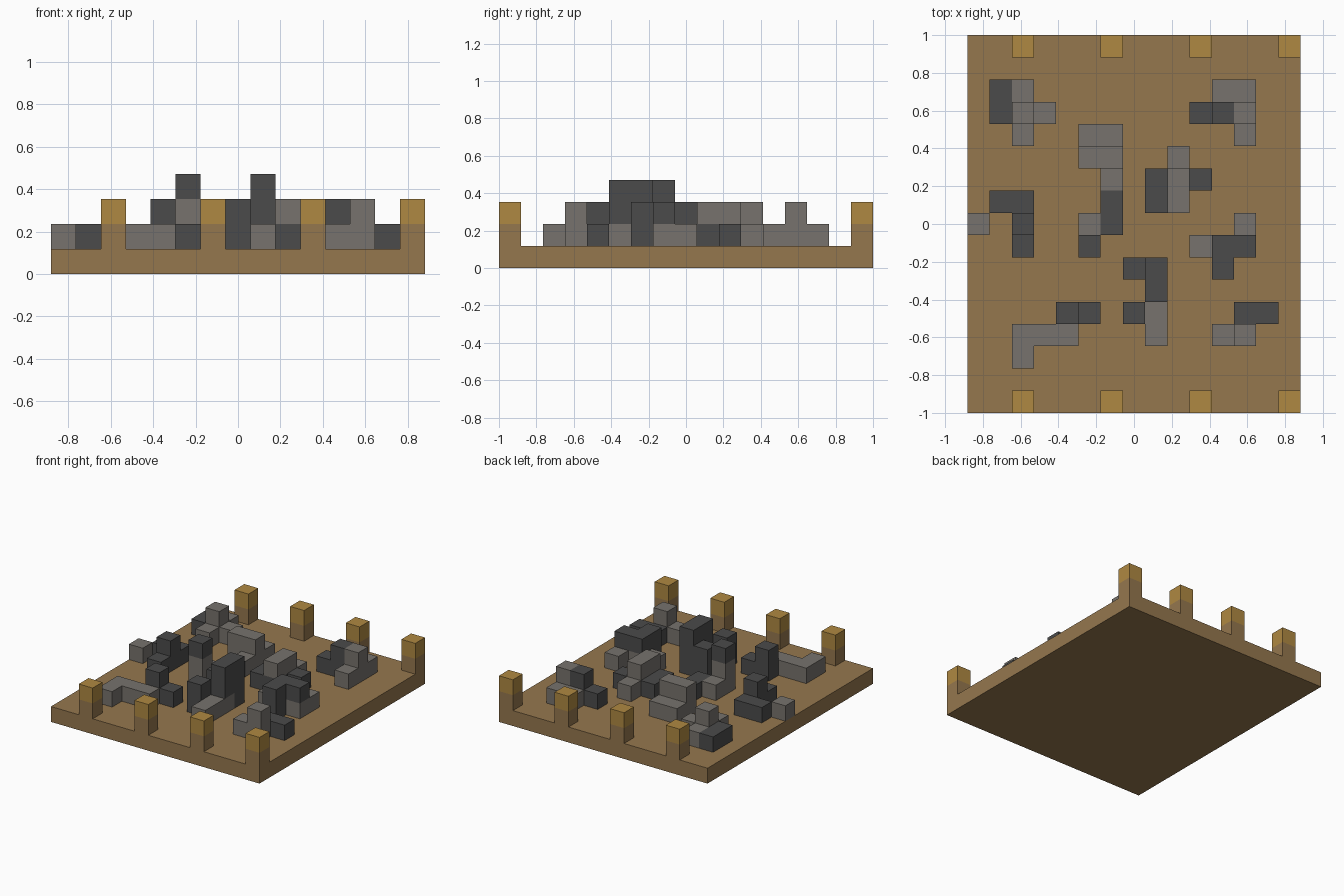
import bpy, bmesh
from mathutils import Vector

if "Cube" in bpy.data.objects:
    bpy.data.objects.remove(bpy.data.objects["Cube"])

COLS, ROWS = 15, 17
U = 2 / ROWS  # edge length of one block


def make_material(name, rgb):
    mat = bpy.data.materials.new(name)
    mat.use_nodes = True
    mat.diffuse_color = (*rgb, 1)
    bsdf = mat.node_tree.nodes["Principled BSDF"]
    bsdf.inputs["Base Color"].default_value = (*rgb, 1)
    bsdf.inputs["Roughness"].default_value = 0.9
    return mat


MATS = [
    make_material("earth_brown", (0.30, 0.185, 0.076)),
    make_material("golden_wood", (0.43, 0.25, 0.054)),
    make_material("light_stone", (0.184, 0.171, 0.153)),
    make_material("dark_stone", (0.07, 0.07, 0.07)),
]
BROWN, GOLD, LIGHT, DARK = range(4)

# Each letter is a column of blocks, listed from the ground up
STACKS = {
    "g": [LIGHT],
    "d": [DARK],
    "G": [LIGHT, LIGHT],
    "D": [DARK, DARK],
    "h": [LIGHT, DARK],
    "i": [DARK, LIGHT],
    "T": [LIGHT, LIGHT, DARK],
    "W": [LIGHT, DARK, DARK],
    "V": [DARK, DARK, DARK],
    "p": [BROWN, GOLD],
}


def build_blocks(name, cells):
    """Outer skin of a set of grid blocks {(i, j, k): material index}."""
    bm = bmesh.new()
    for cell, mat in cells.items():
        centre = Vector(cell) + Vector((0.5 - COLS / 2, 0.5 - ROWS / 2, 0.5))
        for axis in range(3):
            for sign in (-1, 1):
                n = Vector((0, 0, 0))
                n[axis] = sign
                if tuple(int(c + d) for c, d in zip(cell, n)) in cells:
                    continue
                a = Vector((0, 0, 0))
                a[(axis + 1) % 3] = 1
                b = n.cross(a)
                corners = (a + b, b - a, -a - b, a - b)
                verts = [bm.verts.new((centre + (n + c) / 2) * U) for c in corners]
                bm.faces.new(verts).material_index = mat
    bmesh.ops.remove_doubles(bm, verts=bm.verts, dist=U / 100)
    # join coplanar faces of one colour
    bmesh.ops.dissolve_limit(bm, angle_limit=0.01, verts=bm.verts,
                             edges=bm.edges, delimit={"MATERIAL"})
    mesh = bpy.data.meshes.new(name)
    bm.to_mesh(mesh)
    bm.free()
    for mat in MATS:
        mesh.materials.append(mat)
    obj = bpy.data.objects.new(name, mesh)
    bpy.context.collection.objects.link(obj)
    return obj


def build_cluster(name, left, front, rows):
    """Place a small plan of stacks; the first row is the rearmost."""
    cells = {}
    for j, row in enumerate(reversed(rows)):
        for i, letter in enumerate(row):
            for k, mat in enumerate(STACKS.get(letter, [])):
                cells[left + i, front + j, k + 1] = mat
    build_blocks(name, cells)


# Ground slab
build_blocks("ground_slab", {(i, j, 0): BROWN for i in range(COLS) for j in range(ROWS)})

# Gold-topped posts along the front and back edges
for side, j in (("front", 0), ("back", ROWS - 1)):
    for n in range(4):
        build_cluster(f"{side}_post_{n + 1}", 2 + 4 * n, j, ["p"])

# Stone rubble piles
build_cluster("back_right_rubble", 1, 12, ["dg.",
                                           "dGg",
                                           ".g."])
build_cluster("back_left_rubble", 10, 12, [".gg",
                                           "dDG",
                                           "..g"])
build_cluster("long_rubble", 5, 7, ["gg",
                                    "GG",
                                    ".g",
                                    ".d",
                                    "gd",
                                    "T."])
build_cluster("side_rubble", 0, 7, [".dd",
                                    "g.D",
                                    "..d"])
build_cluster("front_right_rubble", 2, 2, ["..Dd",
                                           "ggg.",
                                           "g..."])
build_cluster("tall_rubble", 7, 3, ["DV",
                                    ".W",
                                    "Dg",
                                    ".g"])
build_cluster("middle_rubble", 8, 9, [".g.",
                                      "did",
                                      "di."])
build_cluster("arched_rubble", 10, 6, ["..g",
                                       "ghh",
                                       ".D."])
build_cluster("front_left_rubble", 11, 3, [".dd",
                                           "gG."])
